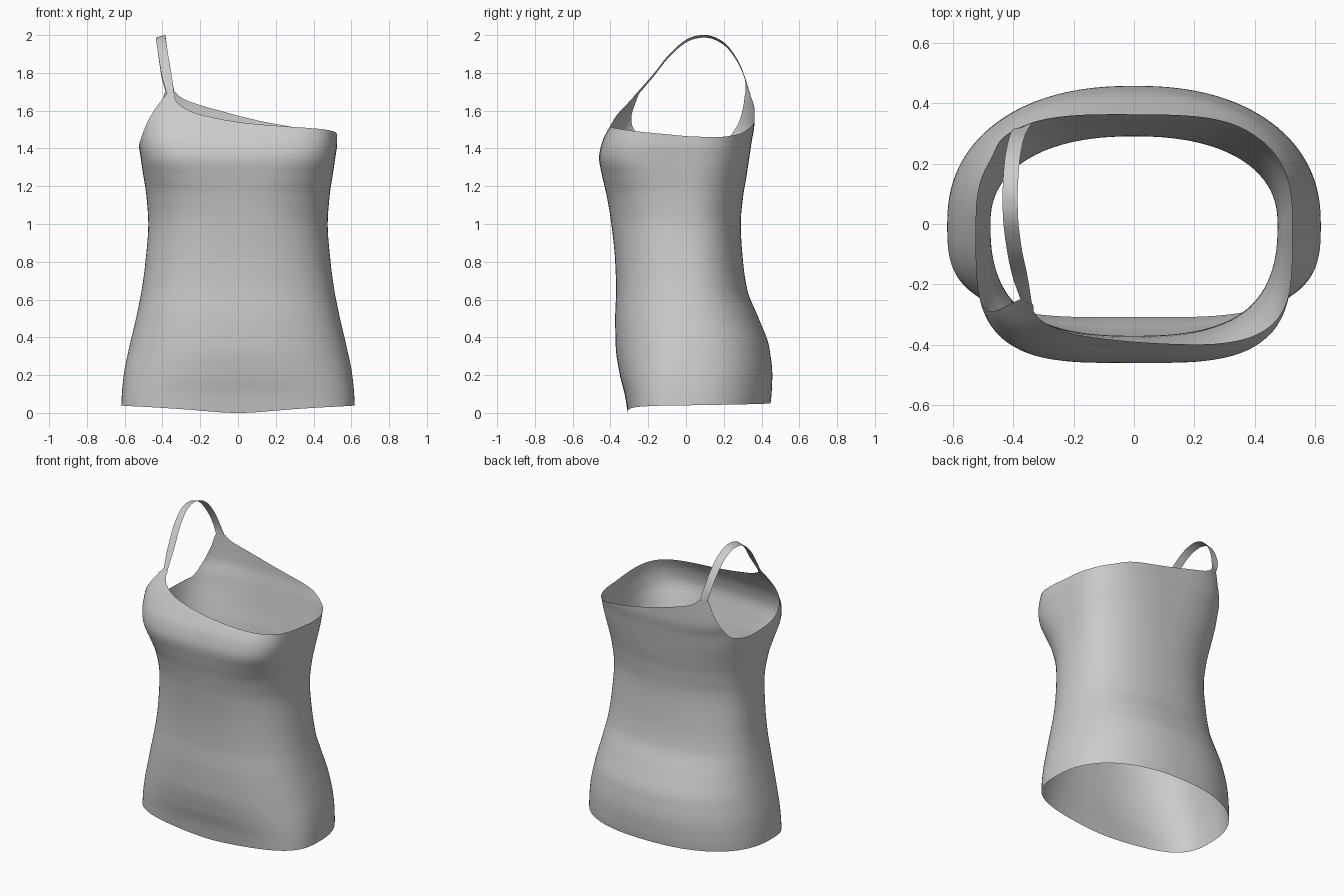
import bpy, math
from mathutils import Vector

if "Cube" in bpy.data.objects:
    bpy.data.objects.remove(bpy.data.objects["Cube"])

# Body sections: z, half width, front depth, back depth, front squareness, back squareness
SECTIONS = [
    (0.00, .620, .308, .440, 3.2, 2.3),
    (0.10, .615, .325, .453, 3.0, 2.3),
    (0.20, .605, .350, .457, 2.7, 2.3),
    (0.35, .575, .372, .440, 2.5, 2.3),
    (0.50, .540, .375, .385, 2.5, 2.3),
    (0.65, .510, .370, .325, 2.5, 2.3),
    (0.80, .490, .375, .302, 2.5, 2.3),
    (1.00, .475, .395, .290, 2.5, 2.3),
    (1.15, .485, .420, .303, 2.7, 2.4),
    (1.25, .500, .443, .320, 3.1, 2.5),
    (1.35, .515, .460, .335, 3.7, 2.7),
    (1.43, .525, .445, .347, 3.9, 2.8),
    (1.53, .525, .395, .362, 4.0, 3.2),
    (1.70, .500, .290, .365, 3.0, 3.5),
]
# Top edge: angle around the body in degrees, height
TOP_EDGE = [
    (0, 1.465), (17, 1.46), (33, 1.475), (48, 1.51), (75, 1.55), (105, 1.60),
    (125, 1.645), (132, 1.675), (135, 1.70), (140.5, 1.70), (143.5, 1.62),
    (148.7, 1.52), (158.6, 1.43), (175, 1.41), (191, 1.415), (203, 1.445),
    (209, 1.50), (212, 1.57), (213.5, 1.69), (218, 1.69), (221, 1.66),
    (228, 1.62), (241, 1.58), (270, 1.54), (297, 1.52), (319, 1.505),
    (338, 1.485), (360, 1.465),
]
# Strap centre line: x, y, z between its two ends
STRAP = [(-.378, -.17, 1.79), (-.395, -.09, 1.89), (-.407, 0, 1.968),
         (-.41, .08, 1.993), (-.408, .15, 1.983), (-.402, .22, 1.937),
         (-.39, .28, 1.85), (-.377, .312, 1.77)]


def interp(table, x):
    """Smooth, non-overshooting curve through the rows of a table."""
    x = min(max(x, table[0][0]), table[-1][0])
    i = 0
    while i < len(table) - 2 and x > table[i + 1][0]:
        i += 1

    def slope(k, c):
        return (table[k + 1][c] - table[k][c]) / (table[k + 1][0] - table[k][0])

    def tangent(k, c):
        if k == 0 or k == len(table) - 1:
            return slope(min(k, len(table) - 2), c)
        a, b = slope(k - 1, c), slope(k, c)
        return 2 * a * b / (a + b) if a * b > 0 else 0

    h = table[i + 1][0] - table[i][0]
    t = (x - table[i][0]) / h
    return [(2*t**3 - 3*t*t + 1) * table[i][c] + (t**3 - 2*t*t + t) * h * tangent(i, c)
            + (3*t*t - 2*t**3) * table[i + 1][c] + (t**3 - t*t) * h * tangent(i + 1, c)
            for c in range(1, len(table[0]))]


def surface(deg, z):
    """Point on the garment at an angle and height."""
    w, front, back, nf, nb = interp(SECTIONS, z)
    c, s = math.cos(math.radians(deg)), math.sin(math.radians(deg))
    d, n = (back, nb) if s >= 0 else (front, nf)
    r = (abs(c / w) ** n + abs(s / d) ** n) ** (-1 / n)
    return Vector((r * c, r * s, z))


def grid_object(name, columns, closed):
    """Skin a list of equal-length point columns with quads."""
    rows, count = len(columns[0]), len(columns)
    verts = [p for col in columns for p in col]
    faces = []
    for i in range(count if closed else count - 1):
        a, b = i * rows, (i + 1) % count * rows
        faces += [(a + j, b + j, b + j + 1, a + j + 1) for j in range(rows - 1)]
    mesh = bpy.data.meshes.new(name)
    mesh.from_pydata(verts, [], faces)
    mesh.shade_smooth()
    obj = bpy.data.objects.new(name, mesh)
    bpy.context.collection.objects.link(obj)
    return obj


# Body of the top, with finer columns at the armhole and strap corners
angles, a = [], 0.0
while a < 360:
    angles.append(a)
    a += 0.5 if 131 <= a < 150 or 206 <= a < 224 else 2.0 if a % 1 == 0 else 0.5
columns = []
ROWS = 80
for a in angles:
    c, s = math.cos(math.radians(a)), math.sin(math.radians(a))
    hem = 0.04 * c * c if s < 0 else 0.04 + 0.01 * s
    top = interp(TOP_EDGE, a)[0]
    columns.append([surface(a, hem + (top - hem) * j / ROWS) for j in range(ROWS + 1)])
grid_object("top_body", columns, True)

# Shoulder strap: flat ribbon joined to both peaks of the top edge
f_out, f_in = surface(213.5, 1.69), surface(218, 1.69)
b_out, b_in = surface(140.5, 1.70), surface(135, 1.70)
path = [(f_out + f_in) / 2] + [Vector(p) for p in STRAP] + [(b_out + b_in) / 2]
halves = [(f_in - f_out) / 2] + [Vector((.025, 0, .007))] * len(STRAP) + [(b_in - b_out) / 2]


def catmull(pts, i, t):
    p0, p1, p2, p3 = (pts[min(max(k, 0), len(pts) - 1)] for k in range(i - 1, i + 3))
    return 0.5 * (2*p1 + (p2 - p0)*t + (2*p0 - 5*p1 + 4*p2 - p3)*t*t + (3*p1 - p0 - 3*p2 + p3)*t**3)


ribbon = []
for i in range(len(path) - 1):
    for k in range(8 + (i == len(path) - 2)):
        mid, half = catmull(path, i, k / 8), catmull(halves, i, k / 8)
        ribbon.append([mid + half * u for u in (-1, -.33, .33, 1)])
grid_object("shoulder_strap", ribbon, False)
